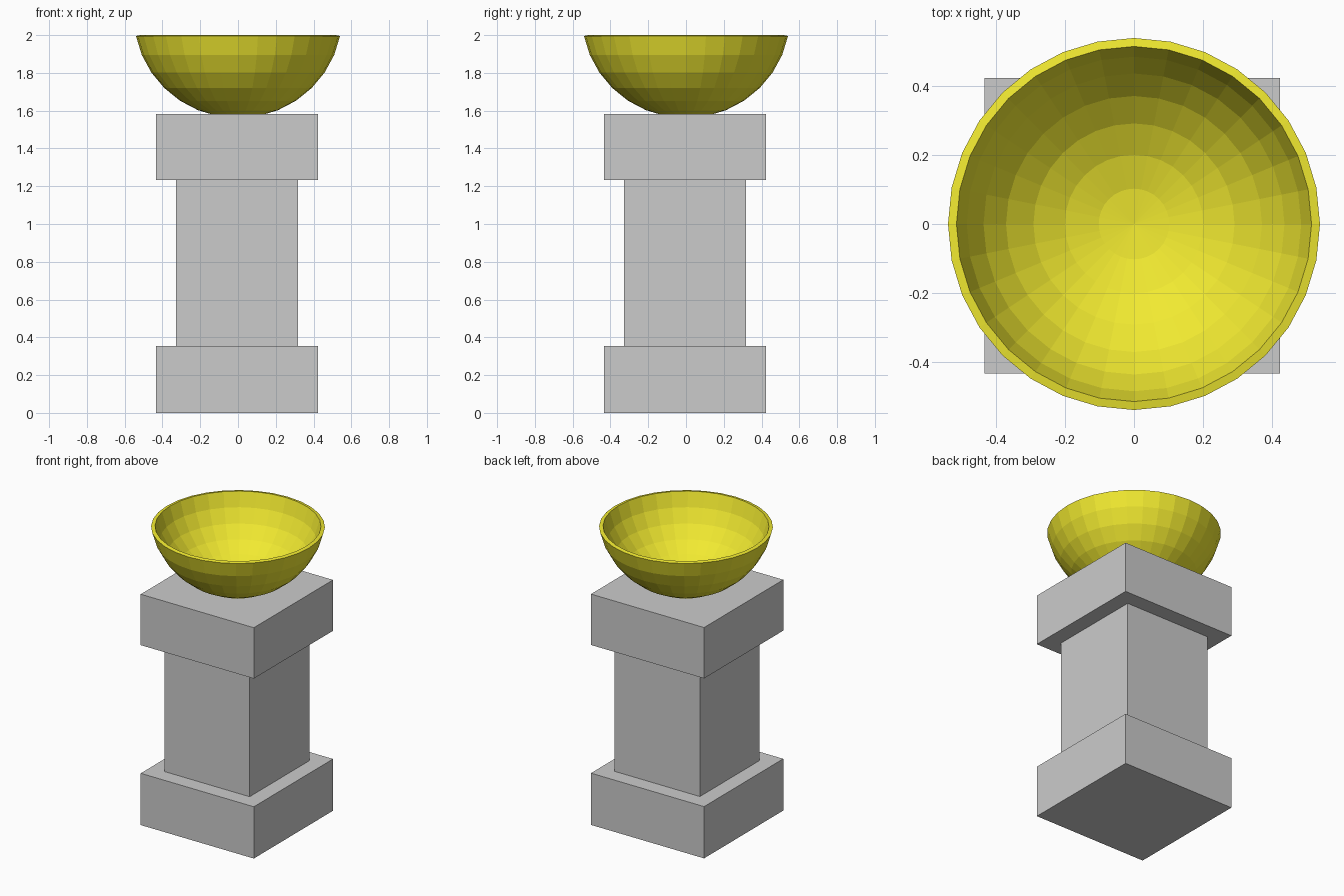
import bpy, bmesh
from math import sin, cos, pi

if "Cube" in bpy.data.objects:
    bpy.data.objects.remove(bpy.data.objects["Cube"])


def revolve(name, profile, sides, turn=0.0, center=(0, 0)):
    """Closed solid from (radius, z) rings; radius 0 makes a pole."""
    bm = bmesh.new()
    rings = []
    for r, z in profile:
        if r == 0:
            rings.append([bm.verts.new((center[0], center[1], z))])
        else:
            rings.append([bm.verts.new((center[0] + r * cos(turn + 2 * pi * i / sides),
                                        center[1] + r * sin(turn + 2 * pi * i / sides), z))
                          for i in range(sides)])
    for a, b in zip(rings, rings[1:]):
        for i in range(sides):
            j = (i + 1) % sides
            if len(a) == 1:
                bm.faces.new((a[0], b[j], b[i]))
            elif len(b) == 1:
                bm.faces.new((a[i], a[j], b[0]))
            else:
                bm.faces.new((a[i], a[j], b[j], b[i]))
    # flat lids where the profile does not end in a pole
    for ring in (rings[0], rings[-1]):
        if len(ring) > 1:
            bm.faces.new(ring)
    bmesh.ops.recalc_face_normals(bm, faces=bm.faces)
    mesh = bpy.data.meshes.new(name)
    bm.to_mesh(mesh)
    bm.free()
    obj = bpy.data.objects.new(name, mesh)
    bpy.context.collection.objects.link(obj)
    return obj


# Square pedestal: base, narrower shaft, cap (half widths)
WIDE, NARROW = 0.429, 0.323
steps = [(WIDE, 0), (WIDE, 0.355), (NARROW, 0.355), (NARROW, 1.234), (WIDE, 1.234), (WIDE, 1.583)]
revolve("pedestal", [(w * 2 ** 0.5, z) for w, z in steps], 4, pi / 4, (-0.005, -0.005))

# Bowl: lower part of a 32 x 16 sphere with a thin wall, sunk slightly into the cap
OUTER, INNER, CENTER_Z, SQUASH = 0.551, 0.526, 2.101, 0.98


def arc(radius):
    return [(radius * sin(k * pi / 16), CENTER_Z - SQUASH * radius * cos(k * pi / 16))
            for k in range(8)]


bowl = revolve("bowl", arc(OUTER) + arc(INNER)[::-1], 32)
yellow = bpy.data.materials.new("yellow")
yellow.diffuse_color = (0.88, 0.82, 0.03, 1)
yellow.use_nodes = True
yellow.node_tree.nodes["Principled BSDF"].inputs["Base Color"].default_value = yellow.diffuse_color
bowl.data.materials.append(yellow)
